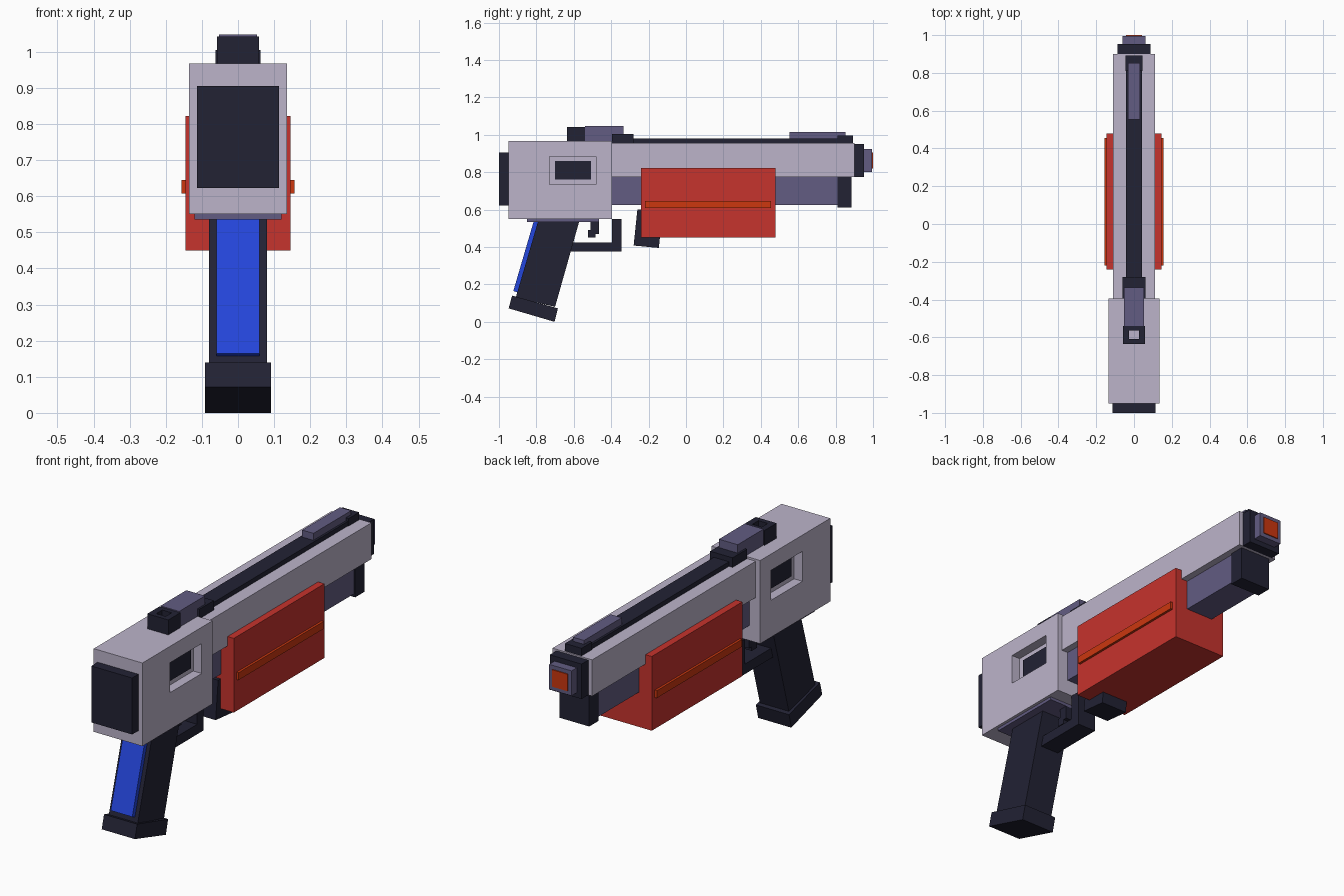
import bpy, bmesh

if "Cube" in bpy.data.objects:
    bpy.data.objects.remove(bpy.data.objects["Cube"])

def material(name, r, g, b):
    lin = [((c / 255 + 0.055) / 1.055) ** 2.4 for c in (r, g, b)]
    m = bpy.data.materials.new(name)
    m.diffuse_color = (*lin, 1)
    m.use_nodes = True
    m.node_tree.nodes["Principled BSDF"].inputs["Base Color"].default_value = m.diffuse_color
    return m

LIGHT = material("pale_lilac", 188, 180, 202)
DARK = material("dark_navy", 34, 34, 52)
PURPLE = material("slate_purple", 98, 92, 130)
RED = material("red", 198, 51, 45)
ORANGE = material("orange", 204, 55, 15)
BLUE = material("blue", 36, 70, 220)

def prism(name, mat, hw, profile, x=0):
    """Side profile of (y, z) points extruded to half width hw around x."""
    bm = bmesh.new()
    face = bm.faces.new([bm.verts.new((x - hw, y, z)) for y, z in profile])
    ext = bmesh.ops.extrude_face_region(bm, geom=[face])
    verts = [v for v in ext["geom"] if isinstance(v, bmesh.types.BMVert)]
    bmesh.ops.translate(bm, verts=verts, vec=(2 * hw, 0, 0))
    bmesh.ops.recalc_face_normals(bm, faces=bm.faces)
    me = bpy.data.meshes.new(name)
    bm.to_mesh(me)
    bm.free()
    me.materials.append(mat)
    ob = bpy.data.objects.new(name, me)
    bpy.context.collection.objects.link(ob)
    return ob

def box(name, mat, hw, y0, y1, z0, z1, x=0):
    return prism(name, mat, hw, [(y0, z0), (y1, z0), (y1, z1), (y0, z1)], x)

def cut(target, cutter):
    mod = target.modifiers.new("cut", 'BOOLEAN')
    mod.operation = 'DIFFERENCE'
    mod.solver = 'EXACT'
    mod.object = cutter
    bpy.context.view_layer.objects.active = target
    bpy.ops.object.modifier_apply(modifier=mod.name)
    bpy.data.objects.remove(cutter)

# Receiver with a recessed window on each side
receiver = box("receiver", LIGHT, 0.135, -0.95, -0.395, 0.55, 0.967)
for side, s in (("right", 1), ("left", -1)):
    cut(receiver, box("window_cutter", LIGHT, 0.05, -0.73, -0.48, 0.735, 0.885, s * 0.138))
    box(side + "_window", DARK, 0.004, -0.70, -0.507, 0.76, 0.86, s * 0.09)
box("rear_plate", DARK, 0.113, -1.0, -0.95, 0.622, 0.905)
box("receiver_underplate", PURPLE, 0.12, -0.85, -0.465, 0.535, 0.55)

# Barrel shroud, muzzle and tip
box("barrel_shroud", LIGHT, 0.11, -0.395, 0.90, 0.775, 0.957)
box("muzzle_collar", DARK, 0.088, 0.90, 0.953, 0.775, 0.95)
box("barrel_tip", PURPLE, 0.062, 0.953, 0.995, 0.80, 0.925)
box("bore_glow", ORANGE, 0.042, 0.995, 1.0, 0.82, 0.905)

# Lower tube and its cap
box("lower_tube", PURPLE, 0.075, -0.395, 0.81, 0.625, 0.775)
box("tube_cap", DARK, 0.083, 0.81, 0.885, 0.61, 0.775)

# Sliding foregrip with side strips
box("foregrip", RED, 0.145, -0.24, 0.478, 0.45, 0.822)
for side, s in (("right", 1), ("left", -1)):
    box(side + "_strip", ORANGE, 0.006, -0.22, 0.455, 0.608, 0.645, s * 0.151)
prism("foregrip_stop", DARK, 0.072,
      [(-0.26, 0.60), (-0.28, 0.408), (-0.145, 0.395), (-0.125, 0.60)])

# Top rail and sights
box("top_rail", DARK, 0.042, -0.395, 0.85, 0.957, 0.98)
box("front_sight_base", DARK, 0.046, 0.81, 0.893, 0.957, 0.995)
box("front_sight", PURPLE, 0.031, 0.553, 0.852, 0.975, 1.015)
box("rear_sight_base", DARK, 0.062, -0.395, -0.28, 0.957, 1.005)
box("rear_sight", PURPLE, 0.052, -0.54, -0.335, 0.962, 1.047)
block = box("rear_sight_block", DARK, 0.058, -0.635, -0.54, 0.967, 1.042)
cut(block, box("sight_cutter", DARK, 0.026, -0.61, -0.563, 0.90, 1.1))

# Raked grip with back strap and base
prism("grip", DARK, 0.08, [(-0.79, 0.54), (-0.57, 0.54), (-0.70, 0.08), (-0.91, 0.13)])
prism("grip_strap", BLUE, 0.06, [(-0.815, 0.535), (-0.785, 0.535), (-0.895, 0.155), (-0.923, 0.165)])
prism("grip_base", DARK, 0.092, [(-0.93, 0.14), (-0.685, 0.072), (-0.703, 0.0), (-0.948, 0.072)])

# Trigger and its guard
prism("trigger_guard", DARK, 0.05,
      [(-0.63, 0.375), (-0.345, 0.375), (-0.345, 0.55), (-0.395, 0.55), (-0.395, 0.425), (-0.63, 0.425)])
prism("trigger", DARK, 0.025,
      [(-0.525, 0.45), (-0.485, 0.45), (-0.485, 0.47), (-0.465, 0.47),
       (-0.465, 0.54), (-0.51, 0.54), (-0.51, 0.49), (-0.525, 0.49)])
